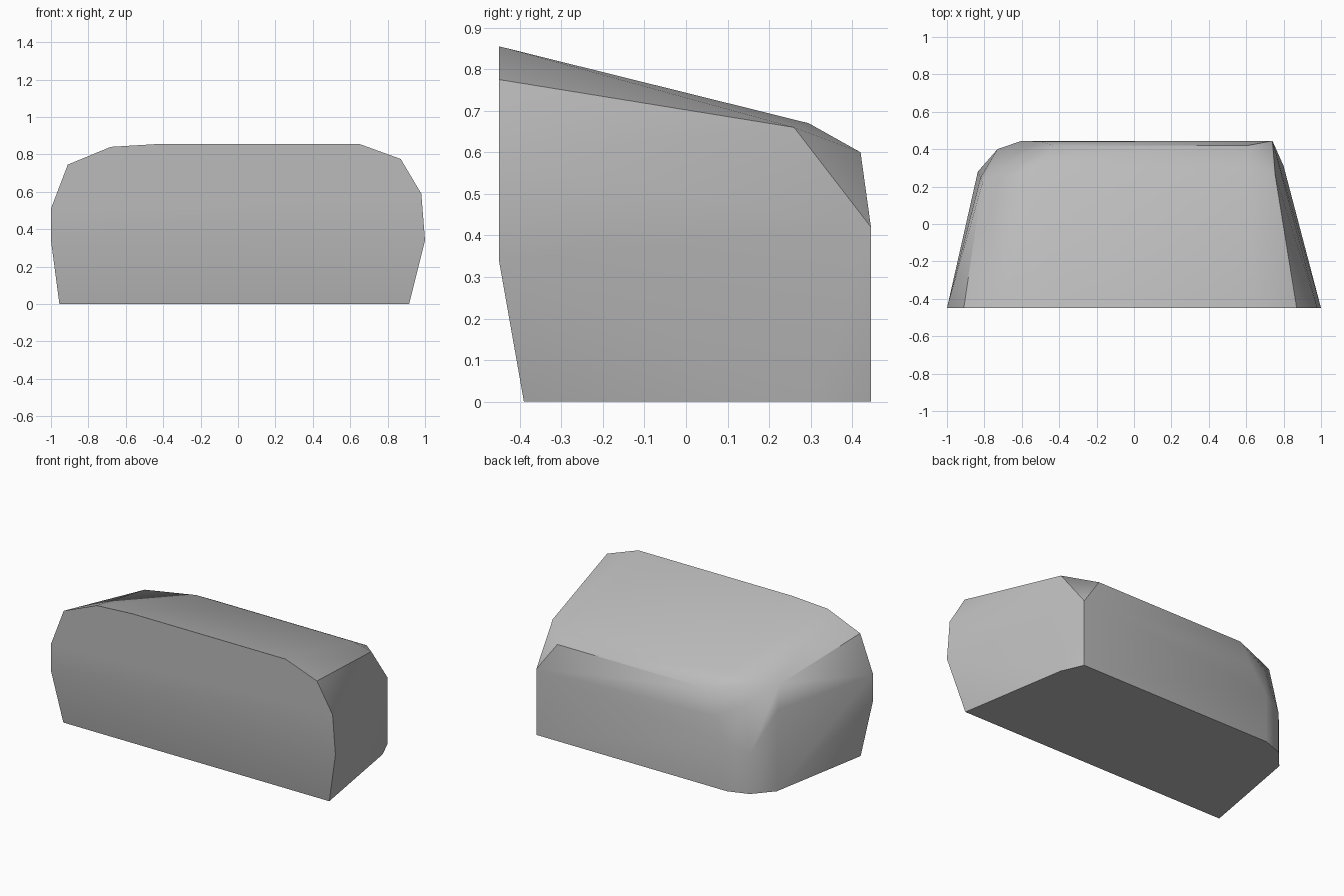
import bpy
import bmesh
import math

FRONT_Y = -0.45


def remove_default_cube():
    cube = bpy.data.objects.get("Cube")
    if cube:
        bpy.data.objects.remove(cube, do_unlink=True)


def flat_material(name, value):
    material = bpy.data.materials.new(name)
    material.use_nodes = True
    colour = (value, value, value, 1)
    material.diffuse_color = colour
    shader = material.node_tree.nodes["Principled BSDF"]
    shader.inputs["Base Color"].default_value = colour
    return material


def hull_object(name, points, material):
    """Wrap the points in a convex shell, merging coplanar triangles."""
    shell = bmesh.new()
    for point in points:
        shell.verts.new(point)
    result = bmesh.ops.convex_hull(shell, input=shell.verts[:])
    unused = result["geom_interior"] + result["geom_unused"]
    loose = [item for item in unused if isinstance(item, bmesh.types.BMVert)]
    bmesh.ops.delete(shell, geom=list(set(loose)), context="VERTS")
    bmesh.ops.dissolve_limit(shell, angle_limit=math.radians(1),
                             verts=shell.verts[:], edges=shell.edges[:])
    bmesh.ops.recalc_face_normals(shell, faces=shell.faces[:])
    mesh = bpy.data.meshes.new(name)
    shell.to_mesh(mesh)
    shell.free()
    mesh.materials.append(material)
    body = bpy.data.objects.new(name, mesh)
    bpy.context.collection.objects.link(body)
    return body


remove_default_cube()

# Front face outline as (x, z)
front_outline = [(-1, .34), (-1, .51), (-.91, .745), (-.68, .84), (-.43, .855),
                 (.65, .855), (.87, .775), (.98, .59), (1, .34)]

# Floor outline as (x, y)
floor_outline = [(-.955, -.39), (.915, -.39), (.8, .31), (.74, .445),
                 (-.6, .445), (-.73, .4), (-.835, .28)]

# Rear edge rows as (left x, right x, y, z), from the top slope downward
rear_rows = [(-.5, .6, .295, .67), (-.43, .61, .42, .6), (-.5, .72, .44, .45)]

# Rear corners: bevelled right side, rounded left side
right_corner = [(.755, .26, .66), (.74, .445, .42)]
left_corner = [(-.81, .22, .65), (-.66, .36, .53), (-.82, .25, .5),
               (-.73, .4, .25), (-.6, .445, .3)]

points = [(x, FRONT_Y, z) for x, z in front_outline]
points += [(x, y, 0) for x, y in floor_outline]
for left, right, y, z in rear_rows:
    points += [(left, y, z), (right, y, z)]
points += right_corner + left_corner

grey = flat_material("stone_grey", 0.5)
block = hull_object("bevelled_block", points, grey)

# Soft shading with crisp main edges
bpy.ops.object.select_all(action="DESELECT")
block.select_set(True)
bpy.context.view_layer.objects.active = block
bpy.ops.object.shade_smooth_by_angle(angle=math.radians(35))
